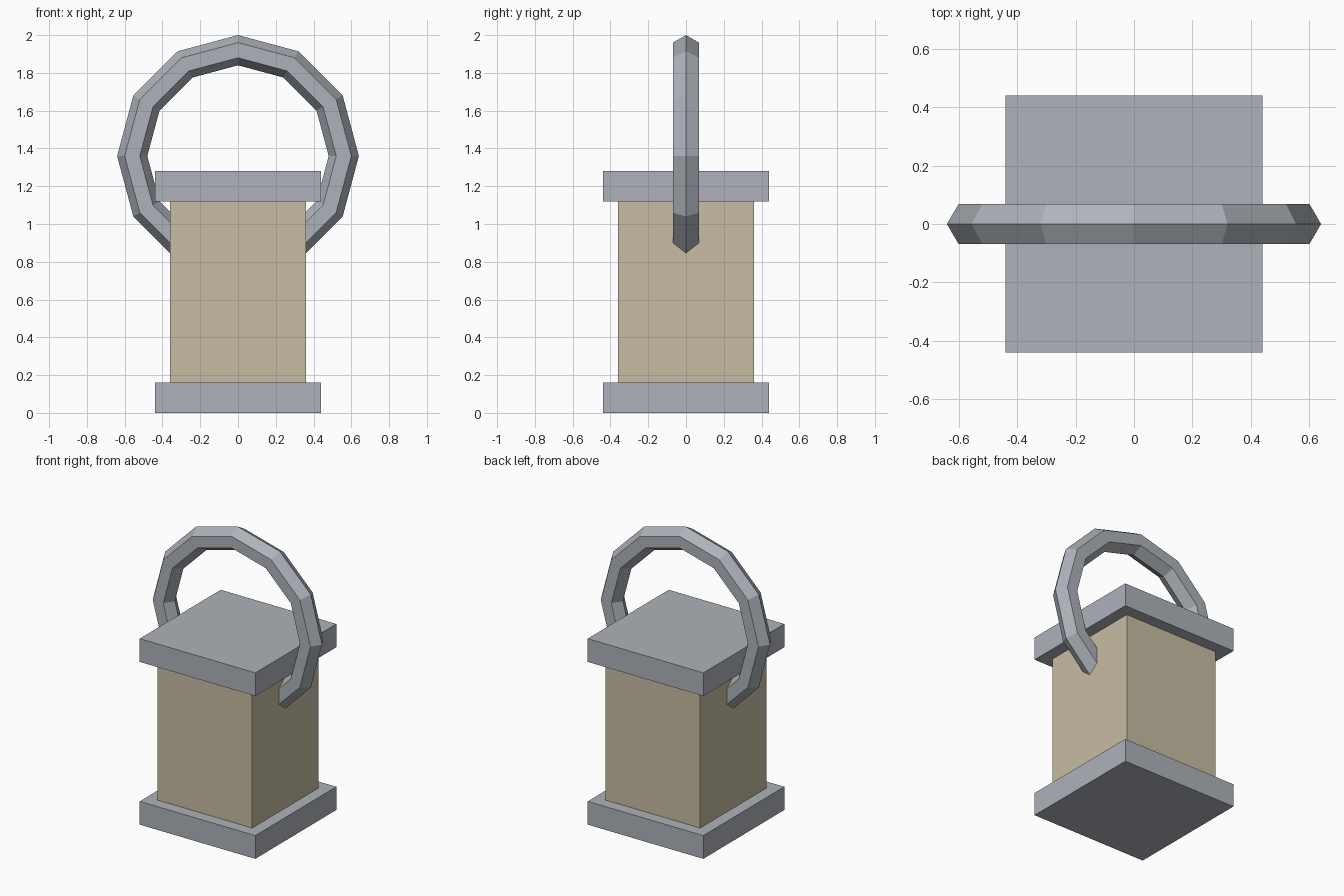
import bpy
import math

if "Cube" in bpy.data.objects:
    bpy.data.objects.remove(bpy.data.objects["Cube"])


def material(name, rgb):
    m = bpy.data.materials.new(name)
    m.diffuse_color = (*rgb, 1.0)
    m.use_nodes = True
    m.node_tree.nodes["Principled BSDF"].inputs["Base Color"].default_value = m.diffuse_color
    return m


grey = material("grey metal", (0.42, 0.45, 0.49))
tan = material("warm tan", (0.58, 0.51, 0.37))


def box(name, half_width, z0, z1, mat):
    bpy.ops.mesh.primitive_cube_add(size=1, location=(0, 0, (z0 + z1) / 2))
    ob = bpy.context.object
    ob.name = name
    ob.scale = (2 * half_width, 2 * half_width, z1 - z0)
    bpy.ops.object.transform_apply(location=False, rotation=False, scale=True)
    ob.data.materials.append(mat)
    return ob


# Square lantern: base slab, body, lid slab
box("base", 0.44, 0.0, 0.16, grey)
box("body", 0.36, 0.16, 1.12, tan)
box("lid", 0.44, 1.12, 1.28, grey)

# Faceted carrying ring, its lower part sunk into the body
bpy.ops.mesh.primitive_torus_add(
    major_segments=12, minor_segments=6, major_radius=0.56, minor_radius=0.08,
    location=(0, 0, 1.36), rotation=(math.pi / 2, 0, 0))
ring = bpy.context.object
ring.name = "handle_ring"
ring.data.materials.append(grey)
ring.data.shade_flat()
